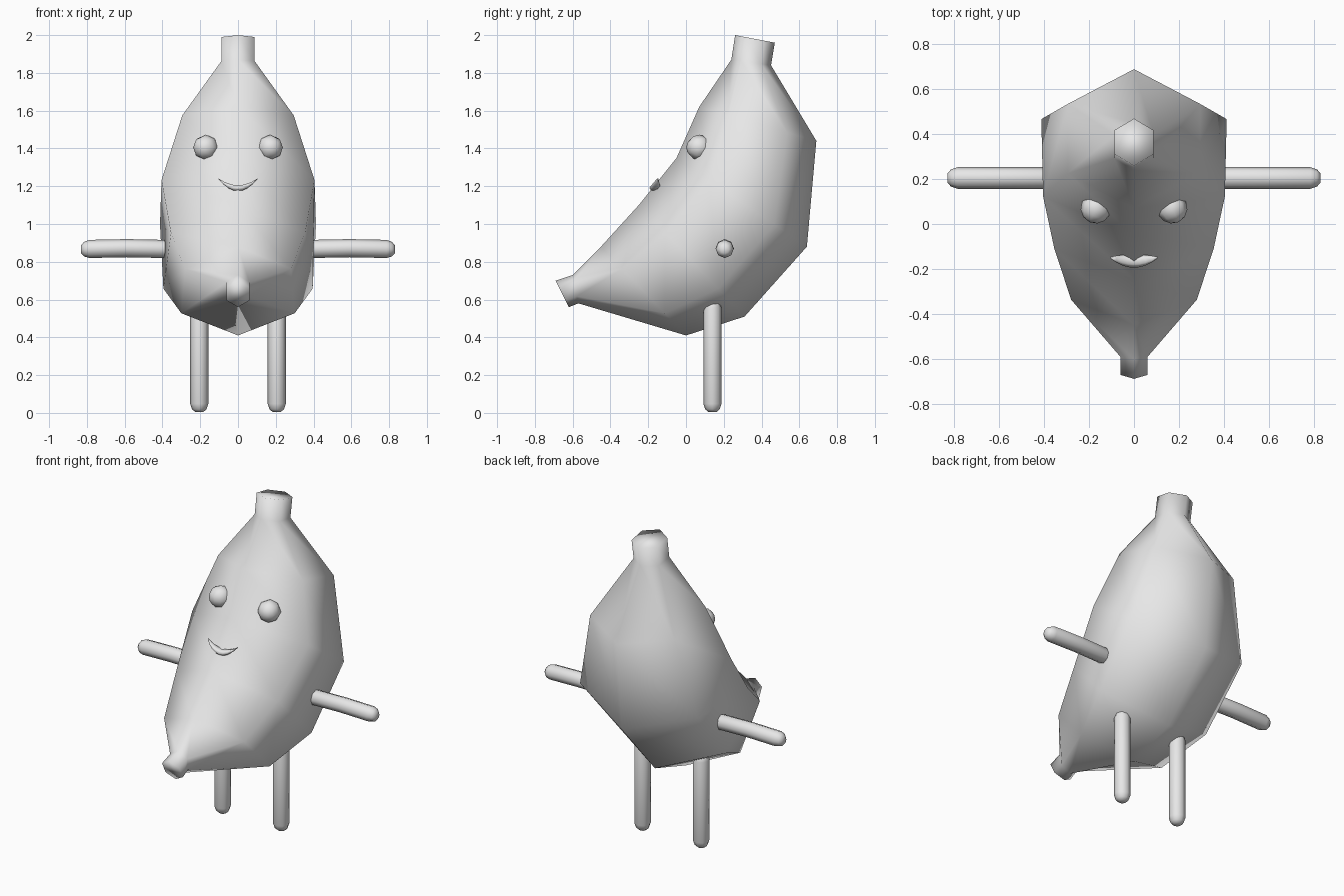
import bpy, bmesh, math
from mathutils import Vector

if "Cube" in bpy.data.objects:
    bpy.data.objects.remove(bpy.data.objects["Cube"])

grey = bpy.data.materials.new("light grey")
grey.diffuse_color = (0.8, 0.8, 0.8, 1)
grey.use_nodes = True
grey.node_tree.nodes["Principled BSDF"].inputs["Base Color"].default_value = grey.diffuse_color


def finish(name, bm):
    """Turn a bmesh into a smooth grey object."""
    bmesh.ops.recalc_face_normals(bm, faces=bm.faces)
    for f in bm.faces:
        f.smooth = True
    me = bpy.data.meshes.new(name)
    bm.to_mesh(me)
    bm.free()
    me.materials.append(grey)
    ob = bpy.data.objects.new(name, me)
    bpy.context.collection.objects.link(ob)
    return ob


def loft(name, rings):
    """Skin a list of equal-sized point rings and cap both ends."""
    bm = bmesh.new()
    loops = [[bm.verts.new(p) for p in r] for r in rings]
    n = len(loops[0])
    for a, b in zip(loops, loops[1:]):
        for i in range(n):
            j = (i + 1) % n
            bm.faces.new((a[i], a[j], b[j], b[i]))
    bm.faces.new(loops[0])
    bm.faces.new(loops[-1])
    return finish(name, bm)


def hex_ring(front, back, w_front, w_back):
    """Hexagon with a point at front and back, given as (y, z) positions."""
    f, b = Vector((0, *front)), Vector((0, *back))
    qf, qb = f.lerp(b, 0.25), f.lerp(b, 0.75)
    xf, xb = Vector((w_front, 0, 0)), Vector((w_back, 0, 0))
    return [f, qf + xf, qb + xb, b, qb - xb, qf - xf]


def limb(name, start, end, radius, sag=0.0):
    """Eight-sided rod with rounded ends and an optional gentle arch."""
    start, end = Vector(start), Vector(end)
    axis = (end - start).normalized()
    side = axis.orthogonal().normalized()
    up = axis.cross(side)
    length = (end - start).length
    r = radius
    stations = [(0, 0.45), (0.3 * r, 0.8), (0.9 * r, 1), (length / 2, 1),
                (length - 0.9 * r, 1), (length - 0.3 * r, 0.8), (length, 0.45)]
    rings = []
    for d, s in stations:
        c = start + axis * d
        c.z -= sag * (2 * d / length - 1) ** 2
        rings.append([c + (side * math.cos(a) + up * math.sin(a)) * r * s
                      for a in (math.tau * i / 8 for i in range(8))])
    return loft(name, rings)


# curved fruit body, stem at the top and blunt tip at the front
loft("body", [
    hex_ring((0.26, 2.00), (0.47, 1.96), 0.088, 0.088),
    hex_ring((0.24, 1.87), (0.45, 1.84), 0.088, 0.088),
    hex_ring((0.07, 1.62), (0.69, 1.44), 0.295, 0.295),
    hex_ring((-0.05, 1.35), (0.64, 0.88), 0.405, 0.413),
    hex_ring((-0.25, 1.10), (0.31, 0.51), 0.355, 0.395),
    hex_ring((-0.45, 0.88), (0.00, 0.41), 0.28, 0.30),
    hex_ring((-0.60, 0.73), (-0.57, 0.58), 0.06, 0.055),
    hex_ring((-0.69, 0.70), (-0.62, 0.56), 0.06, 0.06),
])

for s, label in ((-1, "left"), (1, "right")):
    # arms and legs
    limb(label + "_arm", (s * 0.35, 0.205, 0.872), (s * 0.83, 0.205, 0.872),
         0.048, 0.006)
    limb(label + "_leg", (s * 0.205, 0.14, 0.60), (s * 0.205, 0.14, 0.005),
         0.048)

    # round eyes half sunk in the body
    bm = bmesh.new()
    bmesh.ops.create_uvsphere(bm, u_segments=8, v_segments=6, radius=0.068)
    eye = finish(label + "_eye", bm)
    eye.location = (s * 0.17, 0.07, 1.405)
    eye.rotation_euler = (math.radians(90), 0, s * math.radians(25))

# smiling crescent mouth, thick in the middle and pointed at the corners
rings = []
for i in range(9):
    t = i / 4 - 1
    k = 1 - t * t
    c = Vector((0.104 * t, -0.15 - 0.015 * k, 1.24 - 0.05 * k))
    h, d = 0.002 + 0.016 * k, 0.004 + 0.026 * k
    rings.append([c + Vector((0, d * math.cos(a), h * math.sin(a)))
                  for a in (math.tau * j / 6 for j in range(6))])
loft("mouth", rings)
